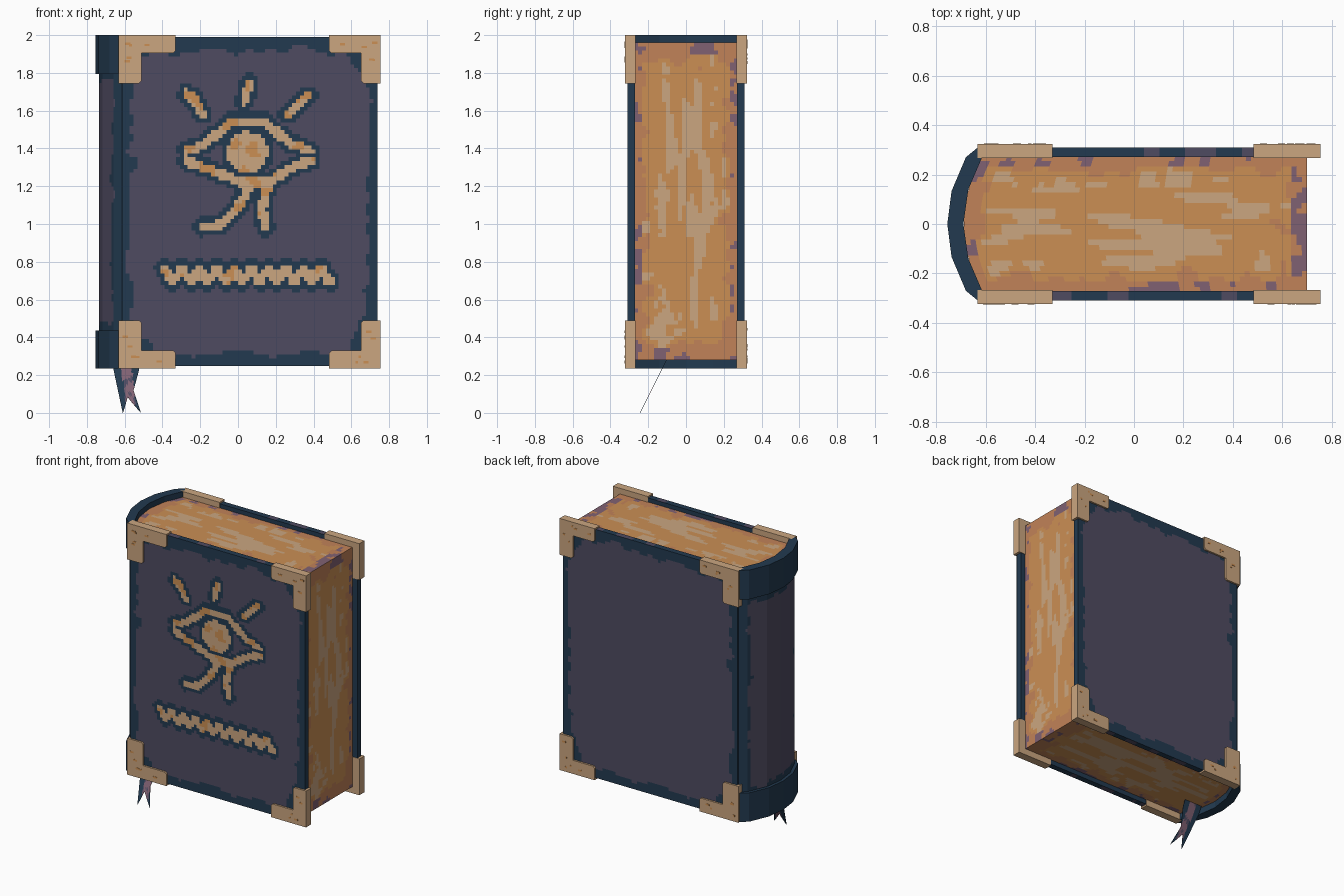
import bpy, bmesh, math, random
from mathutils import Vector, noise

if "Cube" in bpy.data.objects:
    bpy.data.objects.remove(bpy.data.objects["Cube"])

random.seed(4)

def lin(c):
    c /= 255
    return c / 12.92 if c <= 0.04045 else ((c + 0.055) / 1.055) ** 2.4

PALETTE = {"navy": (34, 58, 80), "dusk purple": (79, 75, 97), "tan": (203, 166, 128),
           "orange": (203, 143, 84), "terracotta": (193, 130, 88), "mauve": (128, 97, 114)}
MATS = []
for mat_name, rgb in PALETTE.items():
    m = bpy.data.materials.new(mat_name)
    m.diffuse_color = (*[lin(c) for c in rgb], 1)
    m.use_nodes = True
    m.node_tree.nodes["Principled BSDF"].inputs["Base Color"].default_value = m.diffuse_color
    MATS.append(m)
NAVY, PURPLE, TAN, ORANGE, TERRA, MAUVE = range(6)

def finish(name, bm):
    me = bpy.data.meshes.new(name)
    bm.to_mesh(me)
    bm.free()
    for m in MATS:
        me.materials.append(m)
    ob = bpy.data.objects.new(name, me)
    bpy.context.collection.objects.link(ob)
    return ob

def panel(name, f, nu, nv, rule, out):
    """Grid sheet f(u, v), facing 'out', each face coloured by rule(centre)."""
    bm = bmesh.new()
    g = [[bm.verts.new(f(i / nu, j / nv)) for j in range(nv + 1)] for i in range(nu + 1)]
    for i in range(nu):
        for j in range(nv):
            bm.faces.new((g[i][j], g[i + 1][j], g[i + 1][j + 1], g[i][j + 1]))
    bm.normal_update()
    if sum((fc.normal for fc in bm.faces), Vector()).dot(Vector(out)) < 0:
        bmesh.ops.reverse_faces(bm, faces=bm.faces[:])
    for fc in bm.faces:
        fc.material_index = rule(fc.calc_center_median())
    return finish(name, bm)

def prism(name, pts, direction, mat):
    """Closed outline extruded along direction."""
    bm = bmesh.new()
    face = bm.faces.new([bm.verts.new(p) for p in pts])
    r = bmesh.ops.extrude_face_region(bm, geom=[face])
    moved = [v for v in r["geom"] if isinstance(v, bmesh.types.BMVert)]
    bmesh.ops.translate(bm, verts=moved, vec=direction)
    if not any(fc is face for fc in bm.faces):
        bm.faces.new(bm.verts[:len(pts)])
    bmesh.ops.recalc_face_normals(bm, faces=bm.faces[:])
    for fc in bm.faces:
        fc.material_index = mat
    return finish(name, bm)

def box(name, x0, x1, y0, y1, z0, z1, mat):
    return prism(name, [(x0, y0, z0), (x1, y0, z0), (x1, y1, z0), (x0, y1, z0)],
                 (0, 0, z1 - z0), mat)

def n(a, b, c=0.0):
    return noise.noise(Vector((a + 3.17, b + 7.31, c + 0.53)))

def lerp(a, b, t):
    return a + (b - a) * t

# ---------- emblem strokes on the front cover (x, z) ----------
wave = [(-0.39 + 0.046 * i, 0.73 + 0.035 * (-1) ** i) for i in range(20)]
STROKES = [
    [(-0.27, 1.69), (-0.23, 1.66), (-0.19, 1.58)],
    [(0.06, 1.75), (0.035, 1.65)],
    [(0.37, 1.68), (0.26, 1.58)],
    [(-0.27, 1.385), (-0.18, 1.42), (-0.035, 1.54), (0.14, 1.54), (0.27, 1.43), (0.38, 1.39)],
    [(-0.27, 1.33), (-0.125, 1.28), (0.015, 1.22), (0.165, 1.22), (0.27, 1.29), (0.38, 1.335)],
    [(0.06, 1.19), (0.0, 1.09), (-0.09, 0.995), (-0.19, 0.985)],
    [(0.155, 1.2), (0.125, 1.08), (0.145, 0.98)],
    wave]

def seg_dist(p, a, b):
    a, b = Vector(a), Vector(b)
    t = max(0, min(1, (p - a).dot(b - a) / (b - a).length_squared))
    return (p - a.lerp(b, t)).length

def back_rule(c):
    # rounded purple field with a ragged navy border
    qx, qz = abs(c.x - 0.06) - 0.38, abs(c.z - 1.117) - 0.55
    d = math.hypot(max(qx, 0), max(qz, 0)) + min(max(qx, qz), 0) - 0.25
    return NAVY if d + 0.045 * n(c.x * 12, c.z * 12) > 0 else PURPLE

def front_rule(c):
    p = Vector((c.x, c.z))
    d = min(seg_dist(p, s[i], s[i + 1]) for s in STROKES for i in range(len(s) - 1))
    d = min(d, (p - Vector((0.05, 1.38))).length - 0.085)
    if d < 0.024:
        return ORANGE if n(c.x * 16, c.z * 16) > 0.22 else TAN
    if d < 0.052:
        return NAVY
    return back_rule(c)

# ---------- cover boards ----------
X0, X1, Z0, Z1 = -0.615, 0.738, 0.247, 1.989
def edge_rule(c):
    k = n(c.x * 9, c.y * 3, c.z)
    return PURPLE if k > 0.15 else NAVY

for side, label, rule in ((-1, "front", front_rule), (1, "back", back_rule)):
    ya, yb = sorted((side * 0.27, side * 0.309))
    box(label + "_cover", X0, X1, ya, yb, Z0, Z1, NAVY)
    panel(label + "_cover_face", lambda u, v: (lerp(X0, X1, u), side * 0.311, lerp(Z0, Z1, v)),
          66, 85, rule, (0, side, 0))
    for zz, nm, o in ((Z1 + 0.001, "top", 1), (Z0 - 0.001, "bottom", -1)):
        panel(f"{label}_cover_{nm}_edge", lambda u, v: (lerp(-0.4, 0.5, u), lerp(ya, yb, v), zz),
              43, 1, edge_rule, (0, 0, o))

# ---------- corner brackets ----------
ZM = 1.1175
for ys in (-1, 1):
    for zs in (-1, 1):
        for ox, w, arm, dx, nm in ((0.755, 0.272, 0.103, -1, "outer"), (-0.633, 0.303, 0.122, 1, "spine")):
            H, t, k = 0.255, 0.095, 0.012
            outline = [(0, 0), (w, 0), (w, t - k), (w - k, t), (arm, t), (arm, H - k), (arm - k, H), (0, H)]
            at = lambda a, b, y: (ox + dx * a, y, ZM + zs * (0.8825 - b))
            name = f"{'front' if ys < 0 else 'back'}_{nm}_bracket_{'top' if zs > 0 else 'low'}"
            prism(name, [at(a, b, ys * 0.267) for a, b in outline], (0, ys * 0.057, 0), TAN)
            # small orange wear flecks
            for i in range(5):
                a = random.uniform(0.03, w - 0.04) if i < 3 else random.uniform(0.03, arm - 0.03)
                b = random.uniform(0.03, t - 0.03) if i < 3 else random.uniform(t, H - 0.04)
                cx, _, cz = at(a, b, 0)
                y0, y1 = sorted((ys * 0.323, ys * 0.3255))
                s = random.choice((0.007, 0.014))
                box(name + "_fleck", cx - s, cx + s, y0, y1, cz - 0.006, cz + 0.006, ORANGE)

# ---------- spine ----------
half = [(-0.63, 0.311), (-0.68, 0.27), (-0.738, 0.133)]
outer = half + [(-0.755, 0)] + [(x, -y) for x, y in reversed(half)]
half_in = [(-0.61, 0.28), (-0.67, 0.14)]
inner = half_in + [(-0.69, 0)] + [(x, -y) for x, y in reversed(half_in)]
for nm, za, zb in (("lower", 0.235, 0.437), ("upper", 1.795, 2.0)):
    prism(f"spine_{nm}_band", [(x, y, za) for x, y in outer + inner[::-1]], (0, 0, zb - za), NAVY)

def spine_pt(u, v):
    i = min(int(u * 6 + 1e-6), 5)
    p = Vector(outer[i]).lerp(Vector(outer[i + 1]), u * 6 - i)
    return (p.x + 0.02, p.y * 0.97, lerp(0.42, 1.81, v))

def spine_rule(c):
    d = min(c.z - 0.44, 1.79 - c.z, (0.27 - abs(c.y)) * 1.2)
    return NAVY if d + 0.045 * n(c.y * 12, c.z * 12) < 0.03 else PURPLE

panel("spine_panel", spine_pt, 36, 66, spine_rule, (-1, 0, 0))

# ---------- page block: top, bottom and fore edge ----------
def page_left(y):
    return -0.688 + 0.075 * (y / 0.275) ** 2

def page_colour(along, across, d, seed):
    k = n(along * 14, across * 14, seed)
    if d < 0.035 and k > 0.2:
        return MAUVE
    if d + 0.06 * k < 0.05:
        return TERRA
    streak = n(along * 3.2, across * 19, seed + 5)
    return TAN if streak > 0.06 and d + 0.1 * k > 0.09 else ORANGE

def flat_rule(c):
    d = min((0.7 - c.x) * 0.6, c.x - page_left(c.y), 0.27 - abs(c.y))
    return page_colour(c.x, c.y, d, c.z)

def fore_rule(c):
    d = min(0.27 - abs(c.y), (1.96 - c.z) * 0.6, (c.z - 0.28) * 0.6)
    return page_colour(c.z, c.y, d, 9.0)

for nm, zz, o in (("top", 1.96, 1), ("bottom", 0.28, -1)):
    panel("pages_" + nm,
          lambda u, v: (lerp(page_left(lerp(-0.275, 0.275, v)), 0.7, u), lerp(-0.275, 0.275, v), zz),
          64, 26, flat_rule, (0, 0, o))
panel("pages_fore_edge", lambda u, v: (0.7, lerp(-0.275, 0.275, u), lerp(0.28, 1.96, v)),
      26, 80, fore_rule, (1, 0, 0))

# ---------- forked bookmark ribbon ----------
def ribbon_pt(u, v):
    z = lerp(0.28, 0.085 * (1 - abs(2 * u - 1)), v)
    left = lerp(-0.61, -0.66, min(z / 0.235, 1))
    right = lerp(-0.513, -0.553, z / 0.12) if z < 0.12 else lerp(-0.553, -0.522, min((z - 0.12) / 0.115, 1))
    return (lerp(left, right, u), -0.245 + 0.5 * z, z)

def ribbon_rule(c):
    mid = lerp(-0.562, -0.591, c.z / 0.235)
    if abs(c.x - mid) > 0.026:
        return NAVY
    return MAUVE if n(c.x * 30, c.z * 25) > -0.1 else PURPLE

ribbon = panel("bookmark_ribbon", ribbon_pt, 10, 14, ribbon_rule, (0, -1, 0))
ribbon.modifiers.new("thickness", "SOLIDIFY").thickness = 0.003
